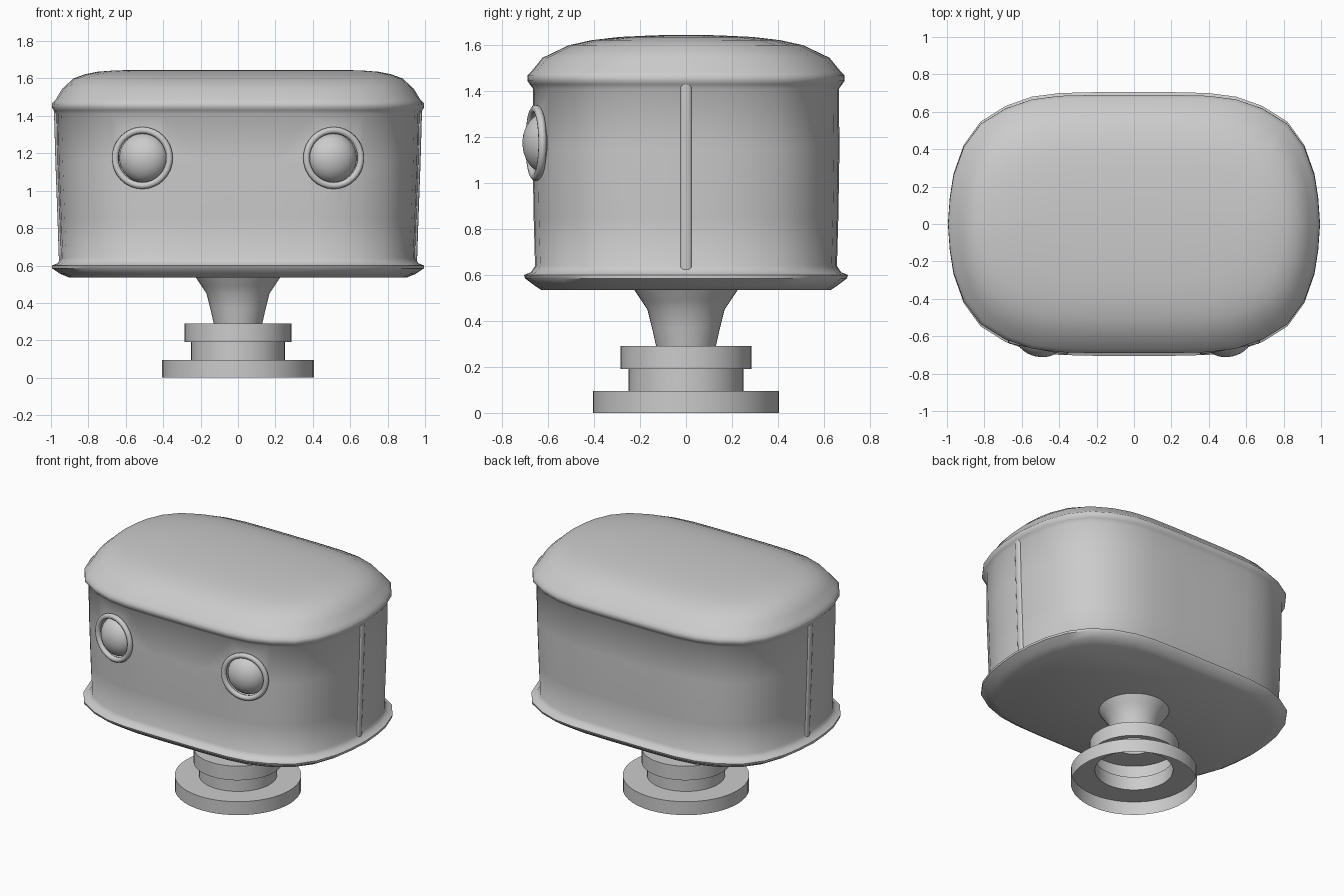
import bpy, bmesh, math
from math import sin, cos, pi, radians

if "Cube" in bpy.data.objects:
    bpy.data.objects.remove(bpy.data.objects["Cube"])


def finish(name, bm, angle):
    bmesh.ops.recalc_face_normals(bm, faces=bm.faces)
    me = bpy.data.meshes.new(name)
    bm.to_mesh(me)
    bm.free()
    ob = bpy.data.objects.new(name, me)
    bpy.context.collection.objects.link(ob)
    smooth(ob, angle)
    return ob


def smooth(ob, angle):
    bpy.ops.object.select_all(action='DESELECT')
    ob.select_set(True)
    bpy.context.view_layer.objects.active = ob
    bpy.ops.object.shade_smooth_by_angle(angle=radians(angle))


def loft(name, rings, cap_start, cap_end, angle):
    """Skin closed rings of points."""
    bm = bmesh.new()
    loops = [[bm.verts.new(p) for p in r] for r in rings]
    n = len(loops[0])
    for a, b in zip(loops, loops[1:]):
        for i in range(n):
            j = (i + 1) % n
            bm.faces.new((a[i], a[j], b[j], b[i]))
    if cap_start:
        bm.faces.new(loops[0][::-1])
    if cap_end:
        bm.faces.new(loops[-1])
    return finish(name, bm, angle)


# Head outline: one quadrant in unit half-widths, mirrored to a full loop
quad = [(1, 0), (.99, .2), (.97, .38), (.915, .6), (.825, .775),
        (.69, .895), (.55, .965), (.4, .993), (.2, 1)]
half = quad + [(0, 1)] + [(-x, y) for x, y in quad[::-1]]
outline = half + [(x, -y) for x, y in half[1:-1]][::-1]


def ring(z, hx, hy):
    return [(x * hx, y * hy, z) for x, y in outline]


# Head shell: height, half width, half depth
head_profile = [
    (.535, .90, .63), (.555, .95, .66), (.585, .995, .70), (.60, .995, .705),
    (.612, .965, .675), (.64, .947, .657), (.85, .955, .663), (1.15, .966, .668),
    (1.41, .972, .665), (1.43, .985, .68), (1.445, .995, .69), (1.47, .993, .69),
    (1.487, .975, .672), (1.545, .94, .625), (1.60, .88, .51),
    (1.622, .82, .41), (1.636, .75, .29), (1.643, .66, .14), (1.645, .58, .04)]
head = loft("head_shell", [ring(*p) for p in head_profile], True, True, 50)

# Eyes: socket cut, raised rim and bulging eyeball on each side
for s, side in ((-1, "left"), (1, "right")):
    rot = s * radians(11)
    n = (sin(rot), -cos(rot))

    def at(depth):
        return (s * .51 + n[0] * depth, -.645 + n[1] * depth, 1.175)

    bpy.ops.mesh.primitive_cylinder_add(vertices=32, radius=.142, depth=.2,
                                        location=at(.04), rotation=(pi / 2, 0, rot))
    cutter = bpy.context.object
    mod = head.modifiers.new("socket", 'BOOLEAN')
    mod.operation = 'DIFFERENCE'
    mod.solver = 'EXACT'
    mod.object = cutter
    bpy.context.view_layer.objects.active = head
    bpy.ops.object.modifier_apply(modifier=mod.name)
    bpy.data.objects.remove(cutter)

    bpy.ops.mesh.primitive_torus_add(major_segments=32, minor_segments=10,
                                     major_radius=.148, minor_radius=.018,
                                     location=at(.008), rotation=(pi / 2, 0, rot))
    bpy.context.object.name = side + "_eye_rim"
    smooth(bpy.context.object, 60)

    bpy.ops.mesh.primitive_uv_sphere_add(segments=32, ring_count=16, radius=1,
                                         location=at(-.04), rotation=(pi / 2, 0, rot))
    eye = bpy.context.object
    eye.name = side + "_eyeball"
    eye.scale = (.134, .134, .105)
    smooth(eye, 60)

    # Vertical side seam, a thin ridge following the wall taper
    seam = [[(s * (x + .012 * cos(a)), .025 * sin(a), z)
             for a in (2 * pi * k / 12 for k in range(12))]
            for z, x in ((.61, .945), (.85, .953), (1.15, .964), (1.43, .972))]
    loft(side + "_side_seam", seam, True, True, 60)

smooth(head, 50)

# Pedestal: turned, open-bottomed shell with two collars and a flared neck
pedestal = [(.405, 0), (.405, .095), (.25, .095), (.25, .19), (.285, .19),
            (.285, .29), (.13, .29), (.148, .37), (.168, .45), (.195, .49), (.228, .54)]
loft("pedestal", [[(r * cos(2 * pi * k / 48), r * sin(2 * pi * k / 48), z)
                   for k in range(48)] for r, z in pedestal], False, False, 50)
